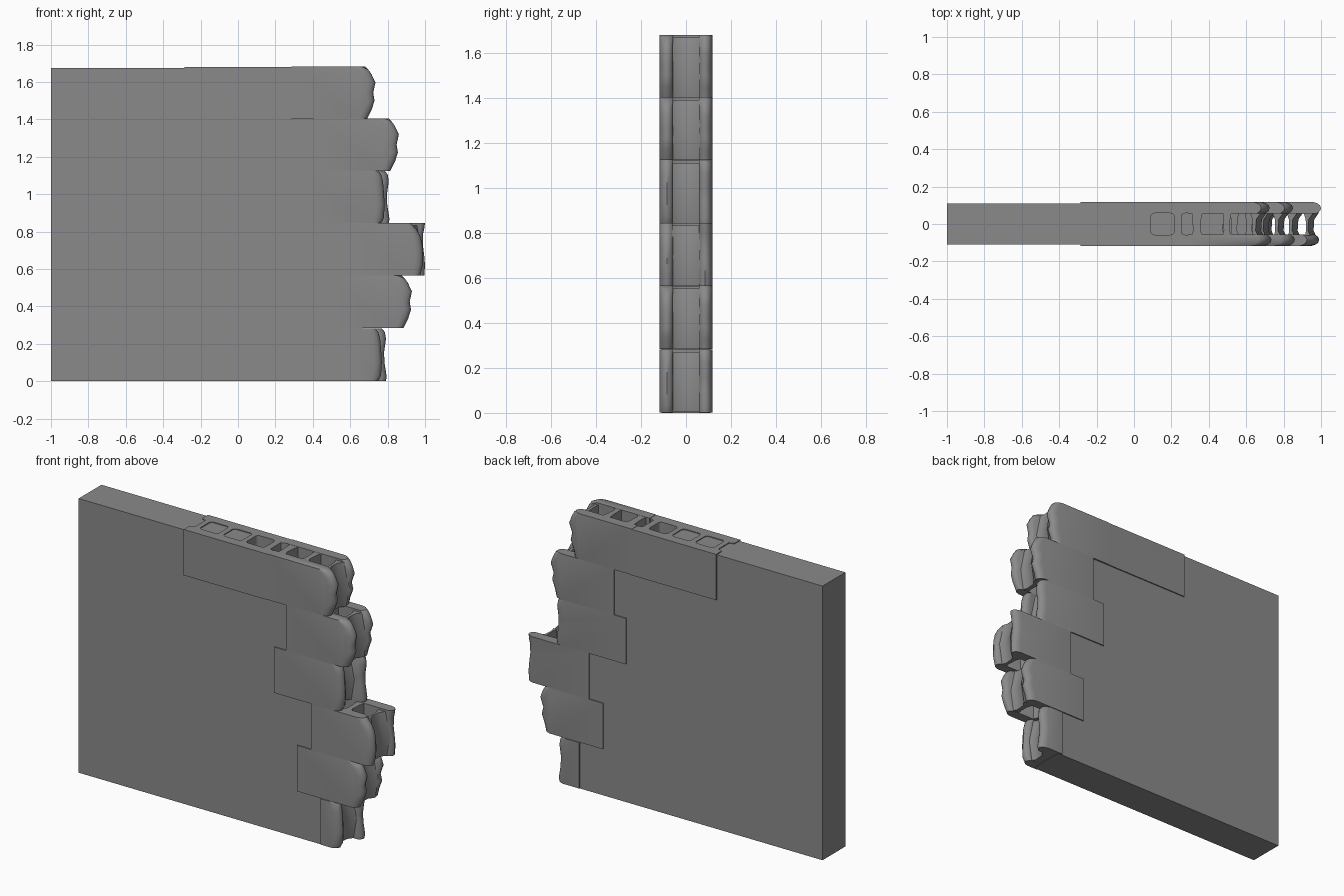
import bpy, bmesh, math

if "Cube" in bpy.data.objects:
    bpy.data.objects.remove(bpy.data.objects["Cube"])

grey = bpy.data.materials.new("concrete grey")
grey.diffuse_color = (0.25, 0.255, 0.25, 1)
grey.use_nodes = True
grey.node_tree.nodes["Principled BSDF"].inputs["Base Color"].default_value = grey.diffuse_color
H = 0.28          # course height
OUT, INN = 0.117, 0.057   # outer and inner planes of the block shells


def finish(ob, angle=40):
    if not ob.data.materials:
        ob.data.materials.append(grey)
    bpy.ops.object.select_all(action='DESELECT')
    ob.select_set(True)
    bpy.context.view_layer.objects.active = ob
    bpy.ops.object.shade_smooth_by_angle(angle=math.radians(angle))


def loft(name, sections):
    """Closed solid through rings of equal point count, capped at both ends."""
    bm = bmesh.new()
    rings = [[bm.verts.new(p) for p in s] for s in sections]
    n = len(rings[0])
    for a, b in zip(rings, rings[1:]):
        for i in range(n):
            j = (i + 1) % n
            bm.faces.new((a[i], a[j], b[j], b[i]))
    bm.faces.new(rings[0])
    bm.faces.new(rings[-1][::-1])
    bmesh.ops.recalc_face_normals(bm, faces=bm.faces)
    me = bpy.data.meshes.new(name)
    bm.to_mesh(me)
    bm.free()
    ob = bpy.data.objects.new(name, me)
    bpy.context.collection.objects.link(ob)
    finish(ob)
    return ob


def rounded_rect(cx, w, h, r):
    pts = []
    for k, (sx, sy) in enumerate([(1, 1), (-1, 1), (-1, -1), (1, -1)]):
        for s in range(5):
            a = math.radians(90 * k + 22.5 * s)
            pts.append((cx + sx * (w / 2 - r) + r * math.cos(a),
                        sy * (h / 2 - r) + r * math.sin(a)))
    return pts


# wall slab with a stepped right end hidden inside the broken blocks
ends = [0.665, 0.54, 0.60, 0.385, 0.47, 0.08]
zs = [0, 0.285, 0.565, 0.845, 1.125, 1.40, 1.675]
outline = [(-1, 0)]
for i, e in enumerate(ends):
    outline += [(e, zs[i]), (e, zs[i + 1])]
outline.append((-1, 1.675))
loft("wall_slab", [[(x, y, z) for x, z in outline] for y in (-0.11, 0.11)])

# whole hollow block on the top course
cu = bpy.data.curves.new("whole_block", 'CURVE')
cu.dimensions = '2D'
cu.fill_mode = 'BOTH'
cu.extrude = 0.14
L, N = 0.285, 0.255
half = [(L, -OUT), (L, -0.062), (N, -0.05), (N, 0.05), (L, 0.062), (L, OUT)]
loops = [half + [(-x, -y) for x, y in half]]
loops += [rounded_rect(c, 0.125, 0.115, 0.02) for c in (-0.16, -0.003, 0.153)]
for pts in loops:
    sp = cu.splines.new('POLY')
    sp.points.add(len(pts) - 1)
    for p, (x, y) in zip(sp.points, pts):
        p.co = (x, y, 0, 1)
    sp.use_cyclic_u = True
ob = bpy.data.objects.new("whole_block", cu)
bpy.context.collection.objects.link(ob)
ob.location.z = 1.54
bpy.ops.object.select_all(action='DESELECT')
ob.select_set(True)
bpy.context.view_layer.objects.active = ob
bpy.ops.object.convert(target='MESH')
finish(bpy.context.view_layer.objects.active, 30)

# broken end outlines: (offset from block tip, height fraction), bottom to top
ROUND_F = [(-.045, 0), (-.02, .18), (-.005, .35), (-.012, .5), (0, .70),
           (-.022, .86), (-.04, .95), (-.07, 1)]
ROUND_B = [(-.05, 0), (-.04, .15), (-.02, .35), (-.03, .5), (-.01, .70),
           (-.025, .85), (-.04, .95), (-.055, 1)]
LONG_F = [(-.025, 0), (-.012, .2), (-.01, .4), (-.015, .6), (-.025, .75),
          (-.045, .88), (-.075, 1)]
LONG_B = [(-.004, 0), (0, .2), (-.005, .4), (-.012, .6), (-.01, .8),
          (-.004, .9), (0, 1)]
FLAT_F = [(-.045, 0), (-.03, .1), (-.026, .35), (-.03, .6), (-.035, .8),
          (-.045, .93), (-.06, 1)]
FLAT_B = [(-.004, 0), (0, .08), (-.012, .35), (-.014, .55), (-.004, .8),
          (-.01, .93), (-.025, 1)]

# left edge, tip, front outline, back outline, web spans
blocks = [
    (0.640, 0.795, FLAT_F, FLAT_B, [(.02, .085)]),
    (0.480, 0.930, ROUND_F, ROUND_B, [(.03, .07), (.195, .225), (.35, .385)]),
    (0.575, 1.000, LONG_F, LONG_B, [(.03, .07), (.195, .225), (.345, .375)]),
    (0.325, 0.810, FLAT_F, FLAT_B, [(.03, .07), (.195, .225), (.35, .385)]),
    (0.405, 0.860, ROUND_F, ROUND_B, [(.03, .07), (.195, .225), (.35, .385)]),
    (0.285, 0.735, ROUND_F, ROUND_B, [(.03, .07), (.195, .225), (.35, .385)]),
]
# worn rounding across the shell thickness: (fraction inwards, pull back)
WEAR = [(0, -.04), (.12, -.018), (.3, -.005), (.55, 0), (.8, -.006), (1, -.022)]

for i, (x0, tip, front, back, webs) in enumerate(blocks):
    z0, h = (zs[i] if i else 0.002), H
    if i == 5:
        z0 = 1.402
    # front and back shells
    for label, side, prof in (("front", -1, front), ("back", 1, back)):
        sections = []
        for t, pull in WEAR:
            y = side * (OUT + (INN - OUT) * t)
            ring = [(x0, y, z0)]
            ring += [(tip + dx + pull, y, z0 + f * h) for dx, f in prof]
            ring.append((x0, y, z0 + h))
            sections.append(ring)
        loft(f"broken_block_{i + 1}_{label}_shell", sections)
    # cross webs, the last one chipped at the top and flaring into the back shell
    for k, (a, b) in enumerate(webs):
        last = k == len(webs) - 1
        top = h - (0.012 if last else 0.001)
        secs = []
        for y, flare in ((-INN - .005, .012), (-.035, 0), (.025, .004),
                         (INN + .005, .03 if last else .012)):
            xa, xb = x0 + a - flare * .5, x0 + b + flare
            chip = .02 if last else 0
            secs.append([(xa, y, z0 + .001), (xb - chip * .5, y, z0 + .001),
                         (xb + chip * .5, y, z0 + h * .45),
                         (xb - chip, y, z0 + top), (xa, y, z0 + top)])
        loft(f"broken_block_{i + 1}_web_{k + 1}", secs)
